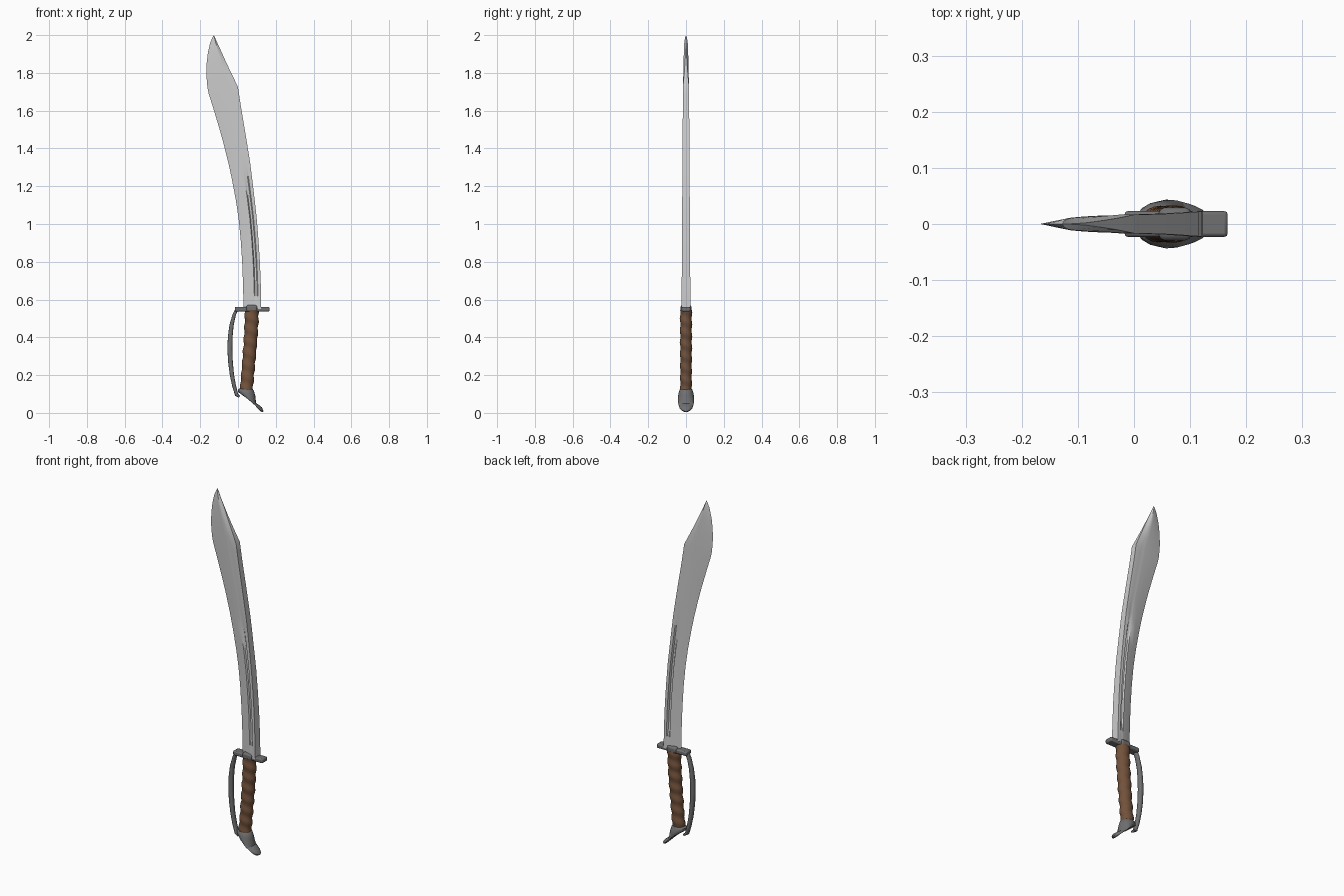
import bpy, bmesh, math
from mathutils import Vector

if "Cube" in bpy.data.objects:
    bpy.data.objects.remove(bpy.data.objects["Cube"])


def material(name, color):
    m = bpy.data.materials.new(name)
    m.diffuse_color = (*color, 1)
    m.use_nodes = True
    m.node_tree.nodes["Principled BSDF"].inputs["Base Color"].default_value = m.diffuse_color
    return m


steel = material("steel", (0.55, 0.56, 0.58))
iron = material("iron", (0.16, 0.16, 0.165))
leather = material("leather", (0.17, 0.085, 0.045))


def loft(name, rings, mat, angle=40):
    """Skin a list of equal-length closed rings, with capped ends."""
    bm = bmesh.new()
    loops = [[bm.verts.new(p) for p in r] for r in rings]
    n = len(loops[0])
    for a, b in zip(loops, loops[1:]):
        for i in range(n):
            j = (i + 1) % n
            bm.faces.new((a[i], a[j], b[j], b[i]))
    bm.faces.new(loops[0][::-1])
    bm.faces.new(loops[-1])
    bmesh.ops.remove_doubles(bm, verts=bm.verts, dist=0.0003)
    bmesh.ops.recalc_face_normals(bm, faces=bm.faces)
    me = bpy.data.meshes.new(name)
    bm.to_mesh(me)
    bm.free()
    return finish(bpy.data.objects.new(name, me), mat, angle, True)


def finish(ob, mat, angle, link=False):
    if link:
        bpy.context.collection.objects.link(ob)
    ob.data.materials.append(mat)
    bpy.ops.object.select_all(action='DESELECT')
    ob.select_set(True)
    bpy.context.view_layer.objects.active = ob
    bpy.ops.object.shade_smooth_by_angle(angle=math.radians(angle))
    return ob


def oval(cx, cz, tilt, rx, ry, n=20, power=1.0, wave=None):
    """Ring around (cx, 0, cz), its x axis tilted about y."""
    pts = []
    for i in range(n):
        t = 2 * math.pi * i / n
        c, s = math.cos(t), math.sin(t)
        k = wave(t) if wave else 1
        u = math.copysign(abs(c) ** power, c) * rx * k
        v = math.copysign(abs(s) ** power, s) * ry * k
        pts.append((cx + u * math.cos(tilt), v, cz + u * math.sin(tilt)))
    return pts


def lerp(keys, t):
    for a, b in zip(keys, keys[1:]):
        if t <= b[0]:
            f = (t - a[0]) / (b[0] - a[0])
            return [p + (q - p) * f for p, q in zip(a[1:], b[1:])]
    return list(keys[-1][1:])


# Blade: z, cutting edge x, spine x, half thickness, spine share, groove depth
stations = [
    (0.55, 0.030, 0.123, .0235, 1, 0), (0.62, 0.028, 0.122, .023, 1, 0),
    (0.67, 0.027, 0.121, .0228, 1, .4), (0.80, 0.022, 0.116, .022, 1, .45),
    (0.92, 0.014, 0.108, .0215, 1, .42), (1.03, 0.003, 0.099, .021, 1, .38),
    (1.13, -.012, 0.088, .020, 1, .32), (1.24, -.033, 0.075, .019, 1, .2),
    (1.32, -.050, 0.065, .0185, 1, 0), (1.42, -.075, 0.049, .018, 1, 0),
    (1.50, -.097, 0.036, .0175, 1, 0), (1.60, -.127, 0.019, .017, 1, 0),
    (1.69, -.155, 0.005, .0165, 1, 0), (1.725, -.162, 0, .0165, 1, 0),
    (1.79, -.1675, -.031, .0155, .65, 0), (1.85, -.166, -.060, .014, .4, 0),
    (1.91, -.159, -.087, .0125, .15, 0), (1.96, -.147, -.110, .010, .05, 0),
    (1.985, -.136, -.121, .006, .02, 0), (2.0, -.1281, -.1279, .0001, .02, 0),
]
rings = []
for z, e, s, h, spine, groove in stations:
    side = [(.3, .5), (.62, .88), (.67, .92 - groove), (.78, .92 - groove),
            (.83, .92 + .08 * spine - (1 - spine) * .2), (1, spine)]
    p = [(e + (s - e) * u, h * k, z) for u, k in side]
    rings.append([(e, 0, z)] + p + [(x, -y, zz) for x, y, zz in reversed(p)])
loft("blade", rings, steel, 30)

# Grip: leather wrap with spiral ridges
grip = [(0.11, .043, .034, .031), (0.22, .053, .034, .030), (0.33, .062, .035, .031),
        (0.44, .070, .036, .031), (0.545, .074, .037, .031)]
rings = []
for i in range(57):
    z = 0.11 + 0.435 * i / 56
    cx, rx, ry = lerp(grip, z)
    rings.append(oval(cx, z, -0.05, rx, ry, 20, 1,
                      lambda t: 1 + .07 * math.cos(2 * math.pi * 7 * i / 56 + t)))
loft("grip", rings, leather, 60)

# Pommel: curved beak sweeping toward the spine side
loft("pommel", [oval(*r, n=16) for r in [
    (.041, .128, -.03, .034, .028), (.041, .122, -.03, .042, .034),
    (.046, .102, -.20, .046, .040), (.057, .076, -.50, .044, .0435),
    (.076, .052, -.72, .041, .042), (.098, .035, -.92, .034, .036),
    (.117, .025, -1.08, .024, .028), (.131, .019, -1.15, .012, .015)]], iron, 50)


def box(name, loc, size, bevel):
    bpy.ops.mesh.primitive_cube_add(size=1, location=loc)
    ob = bpy.context.object
    ob.name = name
    ob.scale = size
    bpy.ops.object.transform_apply(location=False, rotation=False)
    b = ob.modifiers.new("bevel", 'BEVEL')
    b.width, b.segments = bevel, 2
    return finish(ob, iron, 40)


# Crossguard bar and its raised centre
box("crossguard", (.075, 0, .549), (.184, .046, .024), .006)
box("guard_centre", (.073, 0, .553), (.058, .058, .036), .010)

# Knuckle bow: flat bar swept from the crossguard to the pommel
path = [(-.006, .550), (-.020, .520), (-.034, .465), (-.041, .405), (-.043, .340),
        (-.040, .270), (-.032, .200), (-.020, .140), (-.007, .095), (.008, .085)]
widths = [.008, .009, .011, .0125, .013, .0125, .011, .010, .009, .006]
rings = []
for i, ((x, z), w) in enumerate(zip(path, widths)):
    a, b = path[max(i - 1, 0)], path[min(i + 1, len(path) - 1)]
    d = Vector((b[0] - a[0], b[1] - a[1])).normalized()
    rings.append(oval(x, z, math.atan2(d.x, -d.y), w, .013, 12, .7))
loft("knuckle_bow", rings, iron, 45)
